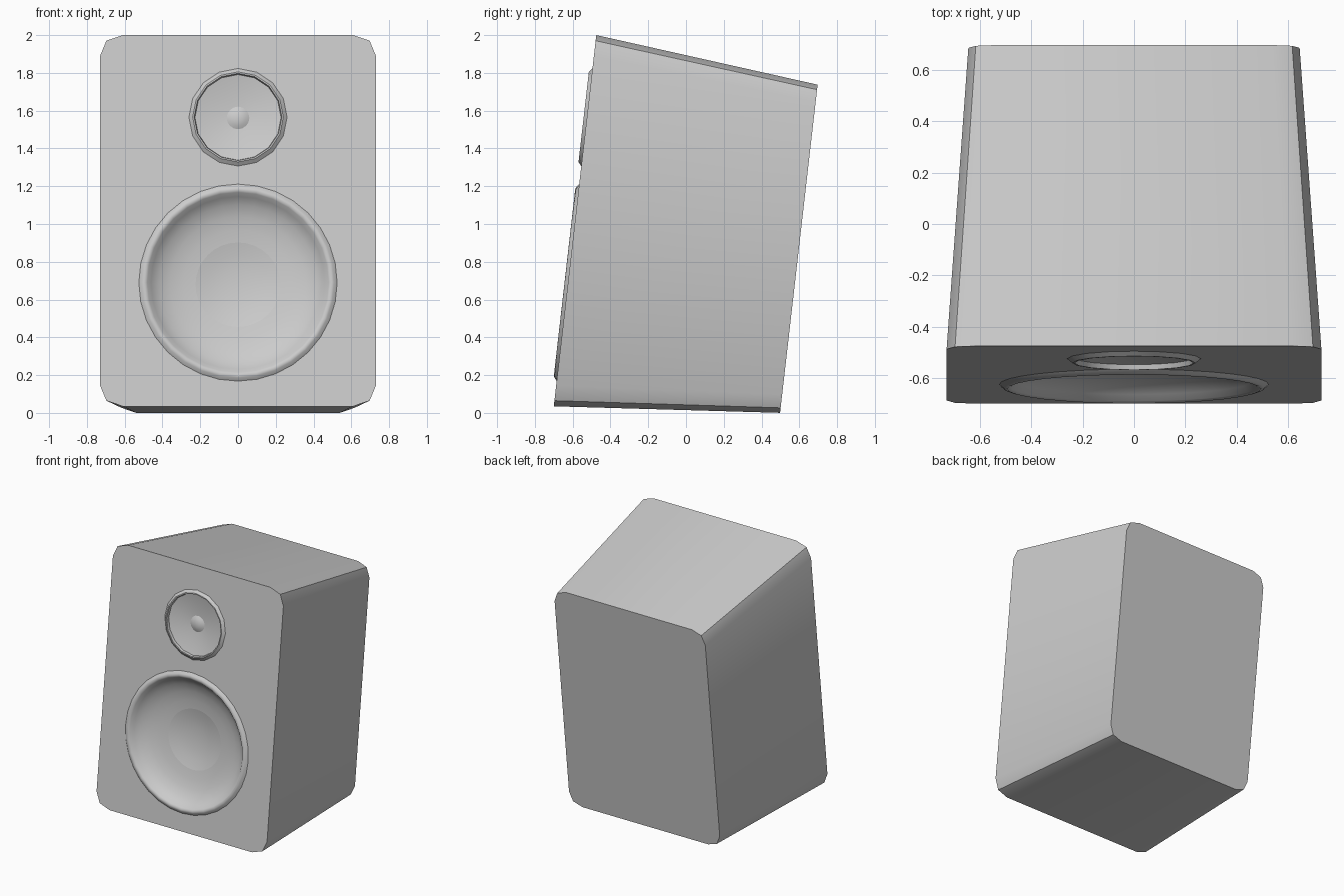
import bpy, bmesh
from math import sin, cos, pi, radians
from mathutils import Vector

if "Cube" in bpy.data.objects:
    bpy.data.objects.remove(bpy.data.objects["Cube"])

TILT = radians(6.53)
UP = Vector((0, sin(TILT), cos(TILT)))       # up along the leaning baffle
OUT = Vector((0, -cos(TILT), sin(TILT)))     # out of the baffle
FRONT = Vector((0, -0.5875, 1.0175))
BACK = Vector((0, 0.5975, 0.869))
W, H, TAPER = 0.73, 0.989, 0.884


def place(origin, u, v, d=0.0):
    return origin + Vector((u, 0, 0)) + UP * v + OUT * d


def finish(name, bm, angle):
    bmesh.ops.recalc_face_normals(bm, faces=bm.faces[:])
    mesh = bpy.data.meshes.new(name)
    bm.to_mesh(mesh)
    bm.free()
    ob = bpy.data.objects.new(name, mesh)
    bpy.context.collection.objects.link(ob)
    bpy.ops.object.select_all(action='DESELECT')
    ob.select_set(True)
    bpy.context.view_layer.objects.active = ob
    bpy.ops.object.shade_smooth_by_angle(angle=radians(angle))
    return ob


def ring(bm, v, r, d, n):
    return [bm.verts.new(place(FRONT, r * sin(2 * pi * i / n),
                               v + r * cos(2 * pi * i / n), d)) for i in range(n)]


def lathe(name, v, profile, n, angle, closed=False):
    """Revolve (radius, height) points about an axis normal to the baffle."""
    bm = bmesh.new()
    loops = [ring(bm, v, r, d, n) for r, d in profile if r > 0]
    for a, b in zip(loops, loops[1:]):
        for i in range(n):
            j = (i + 1) % n
            bm.faces.new((a[i], a[j], b[j], b[i]))
    if closed:
        tip = bm.verts.new(place(FRONT, 0, v, profile[-1][1]))
        for i in range(n):
            bm.faces.new((loops[-1][i], loops[-1][(i + 1) % n], tip))
    # surfaces are open, so point every face out of the baffle
    ob = finish(name, bm, angle)
    if sum(p.normal.dot(OUT) * p.area for p in ob.data.polygons) < 0:
        ob.data.flip_normals()


TWEETER_V, TWEETER_R, TWEETER_N = 0.551, 0.26, 16
WOOFER_V, WOOFER_R, WOOFER_N = -0.33, 0.525, 32

# cabinet: tapered rounded box with two driver openings in the baffle
corner = [(W, H - 0.11), (W - 0.033, H - 0.03), (W - 0.12, H)]
right = [(x, -y) for x, y in reversed(corner)] + corner
outline = right + [(-x, y) for x, y in reversed(right)]
bm = bmesh.new()
front = [bm.verts.new(place(FRONT, x, y)) for x, y in outline]
back = [bm.verts.new(place(BACK, x * TAPER, y * TAPER)) for x, y in outline]
edges = []
for loop in (front, ring(bm, TWEETER_V, TWEETER_R, 0, TWEETER_N),
             ring(bm, WOOFER_V, WOOFER_R, 0, WOOFER_N)):
    edges += [bm.edges.new((loop[i - 1], loop[i])) for i in range(len(loop))]
bmesh.ops.triangle_fill(bm, edges=edges, use_beauty=True, normal=OUT)
for i in range(len(front)):
    bm.faces.new((front[i - 1], front[i], back[i], back[i - 1]))
bm.faces.new(back)
finish("cabinet", bm, 30)

# tweeter: faceted trim ring, shallow dish and small dome
lathe("tweeter_ring", TWEETER_V, [(TWEETER_R, 0), (0.24, 0.017), (0.232, 0.017),
                                  (0.228, -0.003)], TWEETER_N, 30)
lathe("tweeter_dish", TWEETER_V, [(0.228, -0.003), (0.15, -0.021), (0.06, -0.03)],
      TWEETER_N, 40)
lathe("tweeter_dome", TWEETER_V, [(0.06, -0.03), (0.042, -0.021), (0.022, -0.016),
                                  (0, -0.014)], TWEETER_N, 60, True)

# woofer: smooth surround, curved cone and shallow centre cap
lathe("woofer_cone", WOOFER_V, [(WOOFER_R, 0), (0.508, 0.014), (0.494, 0.018),
                                (0.48, 0.01), (0.46, -0.014), (0.42, -0.045),
                                (0.36, -0.07), (0.29, -0.087), (0.225, -0.096)],
      WOOFER_N, 70)
lathe("woofer_cap", WOOFER_V, [(0.225, -0.096), (0.16, -0.112), (0.08, -0.122),
                               (0, -0.125)], WOOFER_N, 60, True)
